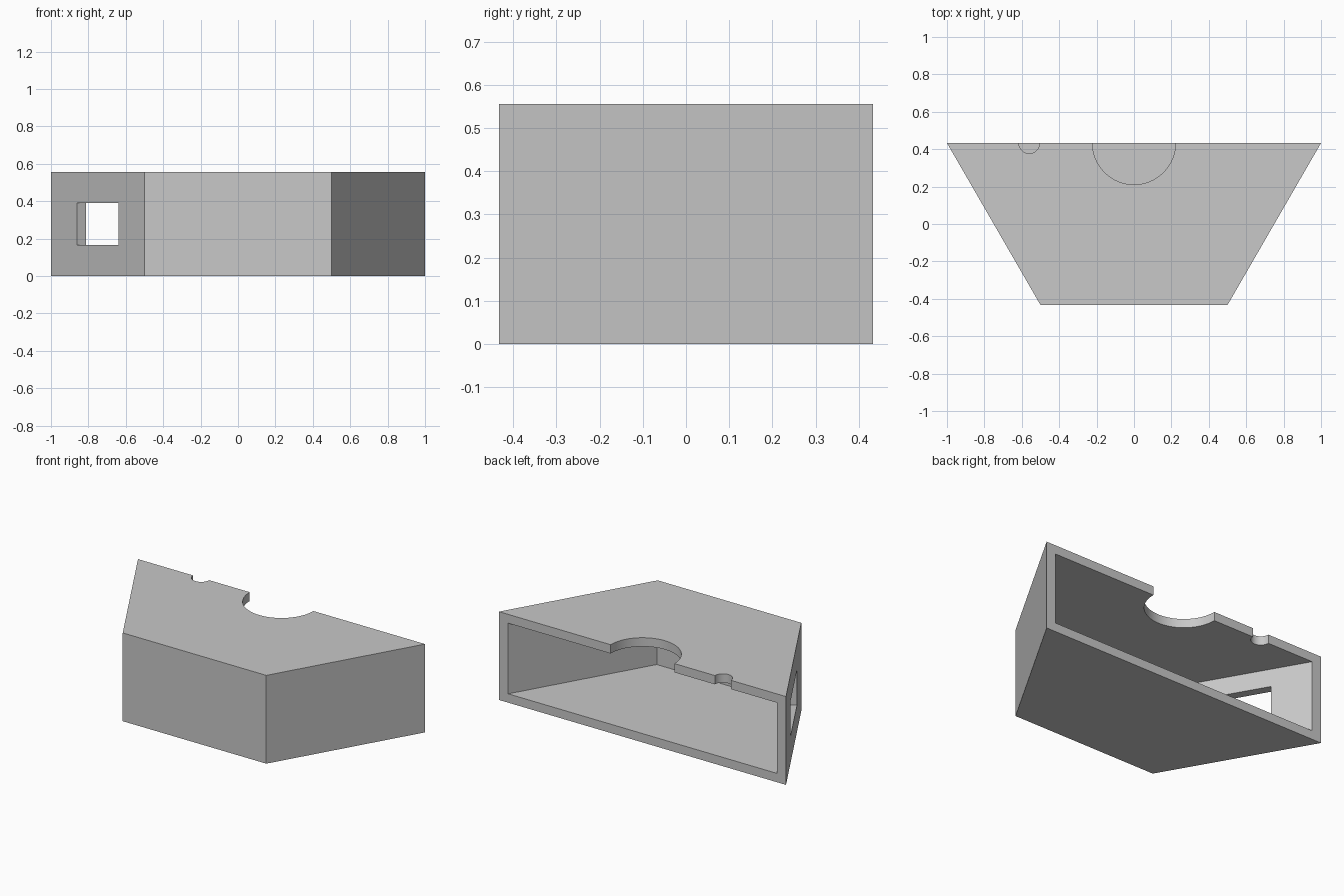
import bpy, bmesh, math

cube = bpy.data.objects.get("Cube")
if cube:
    bpy.data.objects.remove(cube, do_unlink=True)

HEIGHT = 0.556
WALL = HEIGHT / 10
BACK = math.sqrt(3) / 4        # half of the depth
SLOPE = 1 / math.sqrt(3)       # sideways run of the slanted walls per unit of depth

grey = bpy.data.materials.new("light grey")
grey.use_nodes = True
grey.diffuse_color = (0.58, 0.58, 0.58, 1)
grey.node_tree.nodes["Principled BSDF"].inputs["Base Color"].default_value = grey.diffuse_color


def trapezoid(name, inset, y0, y1, z0, z1):
    """Upright prism whose sides follow the slanted walls, moved in by inset."""
    def half_width(y):
        return 0.5 + (y + BACK) * SLOPE - inset / math.cos(math.pi / 6)
    bm = bmesh.new()
    outline = [(-half_width(y0), y0), (half_width(y0), y0),
               (half_width(y1), y1), (-half_width(y1), y1)]
    base = bm.faces.new([bm.verts.new((x, y, z0)) for x, y in outline])
    top = bmesh.ops.extrude_face_region(bm, geom=[base])["geom"]
    bmesh.ops.translate(bm, vec=(0, 0, z1 - z0),
                        verts=[v for v in top if isinstance(v, bmesh.types.BMVert)])
    bmesh.ops.recalc_face_normals(bm, faces=bm.faces)
    mesh = bpy.data.meshes.new(name)
    bm.to_mesh(mesh)
    bm.free()
    mesh.materials.append(grey)
    obj = bpy.data.objects.new(name, mesh)
    bpy.context.collection.objects.link(obj)
    return obj


def round_cutter(name, x, radius):
    bpy.ops.mesh.primitive_cylinder_add(vertices=64, radius=radius, depth=0.3,
                                        location=(x, BACK, HEIGHT))
    bpy.context.object.name = name
    return bpy.context.object


# Open-backed housing and the hollow inside it
housing = trapezoid("housing", 0, -BACK, BACK, 0, HEIGHT)
cavity = trapezoid("cavity_cutter", WALL, -BACK + WALL, BACK + 0.2, WALL, HEIGHT - WALL)

# Half-round notches in the rear edge of the roof
large_notch = round_cutter("large_notch_cutter", 0, 0.222)
small_notch = round_cutter("small_notch_cutter", -0.56, 0.0556)

# Rectangular window square to the slanted right wall
bpy.ops.mesh.primitive_cube_add(size=1, location=(-0.75, 0, HEIGHT / 2),
                                rotation=(0, 0, math.radians(30)))
window = bpy.context.object
window.name = "window_cutter"
window.scale = (0.25, 0.444, 0.222)

# Cut everything out, then discard the cutters
cutters = [cavity, large_notch, small_notch, window]
for cutter in cutters:
    cutter.hide_render = True
    cut = housing.modifiers.new(cutter.name, "BOOLEAN")
    cut.operation = "DIFFERENCE"
    cut.solver = "EXACT"
    cut.object = cutter

bpy.ops.object.select_all(action="DESELECT")
housing.select_set(True)
bpy.context.view_layer.objects.active = housing
for cutter in cutters:
    bpy.ops.object.modifier_apply(modifier=cutter.name)
for cutter in cutters:
    bpy.data.objects.remove(cutter, do_unlink=True)

bpy.ops.object.shade_smooth_by_angle(angle=math.radians(30))
